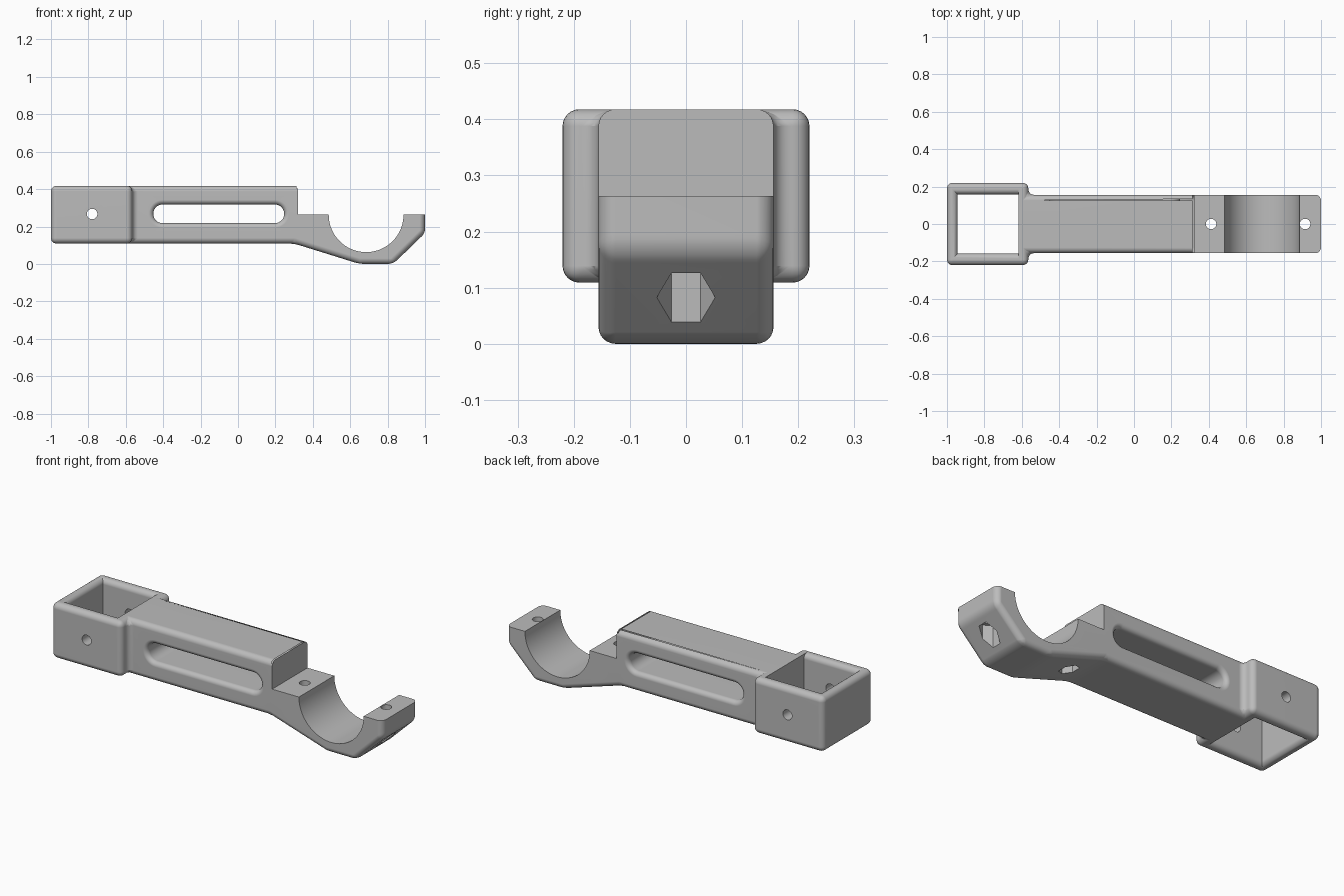
import bpy
import bmesh
from math import pi, sin, cos

cube = bpy.data.objects.get("Cube")
if cube:
    bpy.data.objects.remove(cube)

grey = bpy.data.materials.new("plain grey")
grey.use_nodes = True
grey.diffuse_color = (0.5, 0.5, 0.5, 1)
grey.node_tree.nodes["Principled BSDF"].inputs["Base Color"].default_value = (0.5, 0.5, 0.5, 1)


def to_object(name, bm):
    bmesh.ops.recalc_face_normals(bm, faces=bm.faces)
    mesh = bpy.data.meshes.new(name)
    bm.to_mesh(mesh)
    bm.free()
    mesh.materials.append(grey)
    obj = bpy.data.objects.new(name, mesh)
    bpy.context.collection.objects.link(obj)
    return obj


def loft(name, rings):
    """Skin a list of equal-length rings and cap both ends."""
    bm = bmesh.new()
    loops = [[bm.verts.new(p) for p in ring] for ring in rings]
    n = len(loops[0])
    for a, b in zip(loops, loops[1:]):
        for i in range(n):
            j = (i + 1) % n
            bm.faces.new((a[i], a[j], b[j], b[i]))
    bm.faces.new(loops[0])
    bm.faces.new(loops[-1])
    return to_object(name, bm)


def circle(r, n, start=0.0):
    return [(r * cos(start + 2 * pi * i / n), r * sin(start + 2 * pi * i / n)) for i in range(n)]


def rod_y(name, x, z, r, n):
    return loft(name, [[(x + u, y, z + v) for u, v in circle(r, n)] for y in (-0.4, 0.4)])


def rod_z(name, x, r, n, z0, z1, start=0.0):
    return loft(name, [[(x + u, v, z) for u, v in circle(r, n, start)] for z in (z0, z1)])


def block(name, x0, x1, y, z0, z1):
    return loft(name, [[(x, -y, z0), (x, y, z0), (x, y, z1), (x, -y, z1)] for x in (x0, x1)])


def flare(half, f, steps=6):
    """Depth and outward offset of an opening with rounded rims at both ends."""
    side = [(half - f + f * sin(a), f * (1 - cos(a)))
            for a in (pi / 2 * i / steps for i in range(steps + 1))]
    side.append((half + 0.05, f))
    return [(-d, o) for d, o in reversed(side)] + side


def combine(target, tool, operation):
    mod = target.modifiers.new(operation, 'BOOLEAN')
    mod.object = tool
    mod.operation = operation
    mod.solver = 'EXACT'
    bpy.context.view_layer.objects.active = target
    bpy.ops.object.modifier_apply(modifier=mod.name)
    bpy.data.objects.remove(tool)


# Solid blank: wide socket end, narrower arm, chin under the clamp
LOW, HIGH, WIDE, ARM, STEP = 0.109, 0.418, 0.22, 0.156, -0.565
bm = bmesh.new()
cache = {}


def face(points):
    for p in points:
        if p not in cache:
            cache[p] = bm.verts.new(p)
    bm.faces.new([cache[p] for p in points])


chin = [(0.3, LOW), (0.65, 0), (0.83, 0), (1, 0.165)]
plan = [(-1, WIDE), (STEP, WIDE), (STEP, ARM)]


def mirrored(half):
    return half + [(x, -y) for x, y in reversed(half)]


face([(x, y, HIGH) for x, y in mirrored(plan + [(1, ARM)])])
face([(x, y, LOW) for x, y in mirrored(plan + [(0.3, ARM)])])
for s in (-1, 1):
    for (xa, ya), (xb, yb) in zip(plan, plan[1:]):
        face([(xa, s * ya, LOW), (xb, s * yb, LOW), (xb, s * yb, HIGH), (xa, s * ya, HIGH)])
    face([(STEP, s * ARM, HIGH), (STEP, s * ARM, LOW)]
         + [(x, s * ARM, z) for x, z in chin] + [(1, s * ARM, HIGH)])
for (xa, za), (xb, zb) in zip(chin, chin[1:] + [(1, HIGH)]):
    face([(xa, -ARM, za), (xb, -ARM, zb), (xb, ARM, zb), (xa, ARM, za)])
face([(-1, -WIDE, LOW), (-1, WIDE, LOW), (-1, WIDE, HIGH), (-1, -WIDE, HIGH)])
bmesh.ops.recalc_face_normals(bm, faces=bm.faces)
bmesh.ops.bevel(bm, geom=list(bm.edges), offset=0.03, offset_type='OFFSET',
                segments=6, profile=0.5, affect='EDGES', clamp_overlap=False)
bracket = to_object("clamp_bracket", bm)

# Step down to the clamp seat, then the round cradle
combine(bracket, block("seat_cut", 0.32, 1.2, 0.4, 0.263, 0.7), 'DIFFERENCE')
combine(bracket, rod_y("cradle_cut", 0.685, 0.263, 0.2, 72), 'DIFFERENCE')

# Small lip at the top of the step
lip = [(-0.125, 0.426), (-0.147, 0.417), (-0.154, 0.395), (-0.154, 0.35)]
lip += [(-y, z) for y, z in reversed(lip)]
combine(bracket, loft("lip", [[(x, y, z) for y, z in lip] for x in (0.312, 0.3199)]), 'UNION')

# Square socket opening, rounded rim on three sides
x0, x1, half_y, mid = -0.943, -0.617, 0.158, (LOW + HIGH) / 2
rings = [[(x0 - o, -half_y - o, mid + d), (x1, -half_y - o, mid + d),
          (x1, half_y + o, mid + d), (x0 - o, half_y + o, mid + d)]
         for d, o in flare((HIGH - LOW) / 2, 0.028)]
combine(bracket, loft("socket_cut", rings), 'DIFFERENCE')

# Long slot through the arm with softened rims
rings = []
for d, o in flare(ARM, 0.025):
    ends = [(cx, base + pi * i / 16) for cx, base in ((0.3, -pi / 2), (-0.3, pi / 2))
            for i in range(17)]
    rings.append([(-0.103 + cx + (0.05 + o) * cos(a), d, 0.268 + (0.05 + o) * sin(a))
                  for cx, a in ends])
combine(bracket, loft("slot_cut", rings), 'DIFFERENCE')

# Cross pin hole, clamp screw holes and hexagonal nut pockets below
combine(bracket, rod_y("pin_hole", -0.78, 0.267, 0.028, 32), 'DIFFERENCE')
for x in (0.412, 0.915):
    combine(bracket, rod_z("screw_hole", x, 0.028, 32, -0.1, 0.4), 'DIFFERENCE')
    combine(bracket, rod_z("nut_pocket", x, 0.052, 6, -0.1, 0.16, pi / 2), 'DIFFERENCE')

# Smooth fillets, crisp cut edges
bpy.ops.object.select_all(action='DESELECT')
bracket.select_set(True)
bpy.context.view_layer.objects.active = bracket
bpy.ops.object.shade_smooth_by_angle(angle=pi / 6)
weighted = bracket.modifiers.new("even_shading", 'WEIGHTED_NORMAL')
weighted.keep_sharp = True
